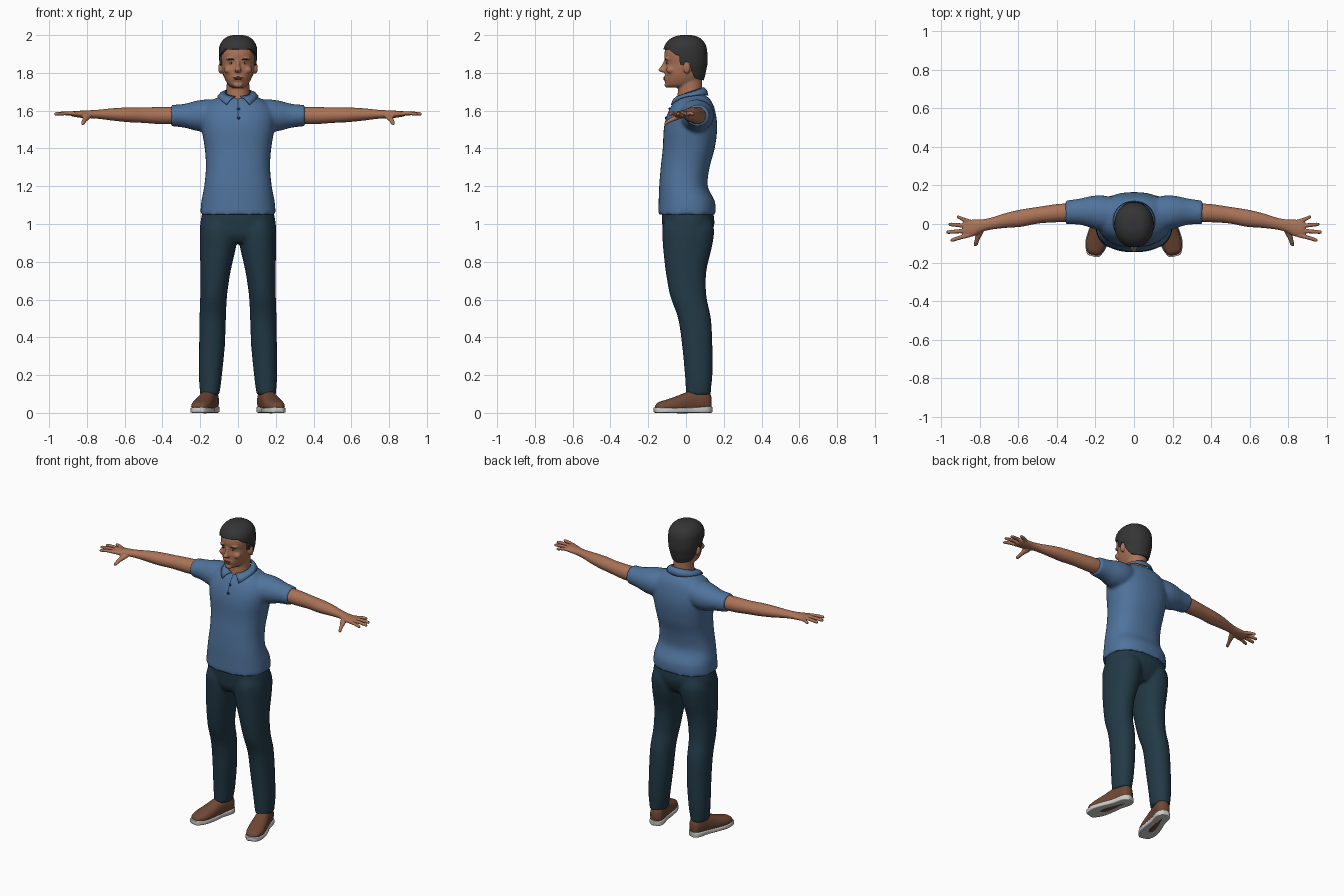
import bpy, bmesh, math
from mathutils import Matrix, Vector

if "Cube" in bpy.data.objects:
    bpy.data.objects.remove(bpy.data.objects["Cube"])


def material(name, rgb):
    m = bpy.data.materials.new(name)
    m.use_nodes = True
    m.diffuse_color = (*rgb, 1)
    bsdf = next(n for n in m.node_tree.nodes if n.type == 'BSDF_PRINCIPLED')
    bsdf.inputs["Base Color"].default_value = (*rgb, 1)
    return m


SKIN = material("warm_skin", (.40, .17, .095))
SHIRT = material("blue_cloth", (.078, .17, .33))
TRIM = material("dark_blue_trim", (.02, .045, .10))
PANTS = material("navy_denim", (.016, .042, .062))
HAIR = material("charcoal_hair", (.035, .035, .037))
SHOE = material("brown_leather", (.16, .065, .035))
SOLE = material("pale_rubber", (.6, .6, .58))
LIP = material("lip_brown", (.27, .09, .055))
EYE = material("eye_white", (.5, .46, .42))


def smooth_rows(rows, steps):
    """Catmull-Rom interpolation of the section rows."""
    out = []
    for i in range(len(rows) - 1):
        quad = [rows[max(0, min(len(rows) - 1, i + k))] for k in (-1, 0, 1, 2)]
        for s in range(steps):
            t = s / steps
            out.append([.5 * (2*b + (c - a)*t + (2*a - 5*b + 4*c - d)*t*t
                              + (3*b - a - 3*c + d)*t**3) for a, b, c, d in zip(*quad)])
    return out + [list(rows[-1])]


def loft(bm, rows, axis=2, power=2.0, side=1, steps=4, n=28):
    """Closed skin over rows of (position, centre, centre, radius, radius)."""
    u, v = [k for k in range(3) if k != axis]
    rings = []
    for t, cu, cv, ru, rv in smooth_rows(rows, steps):
        ring = []
        for k in range(n):
            a = 2 * math.pi * k / n
            c, s = math.cos(a), math.sin(a)
            p = [0, 0, 0]
            p[axis] = t
            p[u] = cu + max(ru, .001) * math.copysign(abs(c) ** (2 / power), c)
            p[v] = cv + max(rv, .001) * math.copysign(abs(s) ** (2 / power), s)
            p[0] *= side
            ring.append(bm.verts.new(p))
        rings.append(ring)
    for a, b in zip(rings, rings[1:]):
        for k in range(n):
            bm.faces.new((a[k], a[(k+1) % n], b[(k+1) % n], b[k]))
    bm.faces.new(rings[0])
    bm.faces.new(rings[-1])


def ball(bm, centre, radii):
    mat = Matrix.Translation(centre) @ Matrix.Diagonal((*radii, 1))
    bmesh.ops.create_uvsphere(bm, u_segments=20, v_segments=12, radius=1, matrix=mat)


def body(rows):
    """Rows of (height, front, back, half width) as loft rows."""
    return [(z, 0, (f + b) / 2, w, (b - f) / 2) for z, f, b, w in rows]


def apply(ob, kind, **settings):
    bpy.context.view_layer.objects.active = ob
    mod = ob.modifiers.new(kind.lower(), kind)
    for key, value in settings.items():
        setattr(mod, key, value)
    bpy.ops.object.modifier_apply(modifier=mod.name)


def finish(bm, name, mat, voxel=0, relax=3, angle=50):
    """Turn the shells into an object, optionally fused into one soft skin."""
    bmesh.ops.recalc_face_normals(bm, faces=bm.faces)
    mesh = bpy.data.meshes.new(name)
    bm.to_mesh(mesh)
    bm.free()
    ob = bpy.data.objects.new(name, mesh)
    bpy.context.collection.objects.link(ob)
    bpy.ops.object.select_all(action='DESELECT')
    ob.select_set(True)
    bpy.context.view_layer.objects.active = ob
    if voxel:
        apply(ob, 'REMESH', mode='VOXEL', voxel_size=voxel)
        apply(ob, 'SMOOTH', factor=.5, iterations=relax)
    ob.data.materials.clear()
    ob.data.materials.append(mat)
    bpy.ops.object.shade_smooth_by_angle(angle=math.radians(angle))
    return ob


def front_y(ob, x, z):
    hit, loc, _, _ = ob.ray_cast((x, -1, z), (0, 1, 0))
    return loc.y if hit else -.1


# Head with neck, nose, brow and ears
skull = body([(1.722, -.09, .02, .03), (1.735, -.107, .07, .05), (1.76, -.111, .085, .066),
              (1.79, -.112, .094, .078), (1.82, -.112, .1, .084), (1.848, -.108, .106, .088),
              (1.89, -.115, .106, .092), (1.93, -.108, .1, .09), (1.965, -.085, .08, .072),
              (1.985, -.05, .05, .045), (1.992, -.02, .02, .015)])
bm = bmesh.new()
loft(bm, skull, power=2.15)
loft(bm, body([(1.6, -.06, .1, .08), (1.68, -.045, .088, .062), (1.8, -.04, .085, .06)]))
loft(bm, [(1.87, 0, -.104, .008, .01), (1.835, 0, -.114, .011, .018),
          (1.814, 0, -.122, .018, .025), (1.803, 0, -.115, .014, .015)])
ball(bm, (0, -.102, 1.77), (.032, .016, .02))
ball(bm, (0, -.1, 1.737), (.026, .014, .016))
for s in (1, -1):
    ball(bm, (s * .035, -.094, 1.875), (.028, .018, .009))
    ball(bm, (s * .05, -.082, 1.815), (.024, .022, .02))
    ball(bm, (s * .092, .004, 1.825), (.013, .019, .03))
head = finish(bm, "head", SKIN, .005, 3)

# Eyes, eyebrows and lips set on the face
for s, word in ((1, "left"), (-1, "right")):
    x = s * .035
    y = front_y(head, x, 1.852)
    for part, mat, z, dy, radii in (("eye", EYE, 1.852, .002, (.013, .005, .0055)),
                                    ("iris", HAIR, 1.852, -.001, (.005, .004, .005)),
                                    ("eyebrow", HAIR, 1.872, .002, (.02, .005, .004))):
        bm = bmesh.new()
        ball(bm, (x, front_y(head, x, z) + dy, z), radii)
        finish(bm, word + "_" + part, mat)
bm = bmesh.new()
for z, w in ((1.775, .026), (1.767, .022)):
    ball(bm, (0, front_y(head, 0, z) + .003, z), (w, .006, .005))
finish(bm, "lips", LIP)

# Short hair: swollen skull trimmed by a side outline
bm = bmesh.new()
loft(bm, [(z + .008 * (z > 1.9), cx, cy, rx + .009, ry + .008)
          for z, cx, cy, rx, ry in skull], power=2.15, n=48)
hair = finish(bm, "hair", HAIR)
outline = [(-.15, 1.925), (-.09, 1.925), (-.062, 1.9), (-.036, 1.89), (-.032, 1.845),
           (-.014, 1.84), (-.004, 1.858), (.02, 1.855), (.028, 1.81), (.05, 1.77),
           (.14, 1.75), (.14, 2.05), (-.15, 2.05)]
bm = bmesh.new()
face = bm.faces.new([bm.verts.new((-.2, y, z)) for y, z in outline])
extruded = bmesh.ops.extrude_face_region(bm, geom=[face])["geom"]
bmesh.ops.translate(bm, vec=(.4, 0, 0),
                    verts=[g for g in extruded if isinstance(g, bmesh.types.BMVert)])
trimmer = finish(bm, "hair_trimmer", HAIR)
trimmer.hide_render = True
apply(hair, 'BOOLEAN', operation='INTERSECT', object=trimmer, solver='EXACT')
bpy.data.objects.remove(trimmer)

# Polo shirt body with sleeves
bm = bmesh.new()
loft(bm, body([(1.05, -.147, .157, .2), (1.12, -.145, .153, .194), (1.2, -.142, .115, .179),
               (1.3, -.134, .125, .17), (1.4, -.123, .152, .176), (1.5, -.118, .165, .192),
               (1.57, -.103, .16, .195), (1.63, -.075, .145, .168), (1.67, -.04, .118, .108),
               (1.69, -.02, .08, .06)]), power=2.35, n=40)
for s in (1, -1):
    loft(bm, [(.07, .05, 1.58, .08, .08), (.16, .056, 1.574, .092, .086),
              (.22, .062, 1.573, .083, .08), (.28, .064, 1.573, .068, .064),
              (.355, .06, 1.574, .061, .056)], axis=0, side=s)
shirt = finish(bm, "shirt", SHIRT, .01, 4)

# Folded collar resting on the shirt
bm = bmesh.new()
strips, count = [], 40
for i in range(count + 1):
    t = 2 * i / count - 1
    a = math.pi + t * (math.pi - .2)
    b = math.pi + t * (math.pi - .62)
    top = Vector((.068 * math.sin(a), .022 - .07 * math.cos(a), 1.698 - .024 * math.cos(a)))
    drop = .032 + .035 * max(0, math.cos(b)) ** 2
    low = Vector((.098 * math.sin(b), .022 - .1 * math.cos(b), top.z - drop))
    _, loc, normal, _ = shirt.closest_point_on_mesh(low)
    low = loc + normal * .007
    mid = (top + low) / 2 + Vector((.005 * math.sin(b), -.005 * math.cos(b), .006))
    strips.append([bm.verts.new(p) for p in (top, mid, low)])
for p, q in zip(strips, strips[1:]):
    for k in range(2):
        bm.faces.new((p[k], q[k], q[k + 1], p[k + 1]))
collar = finish(bm, "collar", SHIRT)
apply(collar, 'SOLIDIFY', thickness=.006, offset=0)

# Button placket line and buttons
bm = bmesh.new()
pairs = []
for i in range(11):
    z = 1.56 + .01 * i
    pairs.append([bm.verts.new((x, front_y(shirt, x, z) - .003, z)) for x in (-.003, .003)])
for p, q in zip(pairs, pairs[1:]):
    bm.faces.new((p[0], p[1], q[1], q[0]))
finish(bm, "placket_seam", TRIM)
bm = bmesh.new()
for z in (1.562, 1.61):
    ball(bm, (.003, front_y(shirt, 0, z) - .002, z), (.008, .004, .008))
finish(bm, "buttons", TRIM)

# Trousers
bm = bmesh.new()
loft(bm, body([(.9, -.09, .1, .17), (.94, -.118, .13, .198), (1.0, -.126, .15, .2),
               (1.06, -.128, .144, .189), (1.09, -.12, .135, .18)]), power=2.3, n=40)
for s in (1, -1):
    loft(bm, [(.095, .15, .065, .05, .066), (.14, .148, .066, .056, .068),
              (.2, .146, .067, .061, .073), (.35, .138, .06, .068, .08),
              (.5, .134, .045, .07, .087), (.62, .129, .012, .071, .096),
              (.75, .119, .0, .08, .108), (.88, .106, .008, .096, .13),
              (.97, .1, .012, .1, .137), (1.03, .096, .01, .085, .12)],
         power=2.15, side=s)
finish(bm, "trousers", PANTS, .01, 4)

for s, word in ((1, "left"), (-1, "right")):
    # Bare arm, palm, fingers and thumb
    bm = bmesh.new()
    loft(bm, [(.29, .06, 1.575, .05, .045), (.4, .056, 1.574, .047, .046),
              (.5, .045, 1.576, .043, .041), (.58, .031, 1.578, .045, .039),
              (.66, .019, 1.58, .039, .033), (.74, .002, 1.581, .031, .024),
              (.79, -.009, 1.581, .033, .021), (.83, -.02, 1.581, .043, .019),
              (.87, -.023, 1.583, .045, .015), (.885, -.022, 1.583, .038, .01)],
         axis=0, side=s)
    for y0, y1, tip in ((-.057, -.083, .95), (-.034, -.042, .972),
                        (-.01, -.002, .96), (.012, .036, .918)):
        loft(bm, [(.85, y0, 1.583, .012, .011), ((.85 + tip) / 2, (y0 + y1) / 2, 1.586, .011, .0105),
                  (tip - .008, y1, 1.583, .0095, .009), (tip, y1, 1.582, .005, .005)],
             axis=0, side=s, n=12)
    loft(bm, [(-.115, .822, 1.53, .005, .005), (-.107, .82, 1.534, .011, .01),
              (-.08, .812, 1.55, .013, .012), (-.045, .8, 1.566, .02, .015),
              (-.015, .79, 1.576, .02, .013)], axis=1, side=s, n=14)
    finish(bm, word + "_arm", SKIN, .0045, 2)

    # Shoe upper with ankle, and sole
    bm = bmesh.new()
    loft(bm, [(-.238, 0, .03, .018, .01), (-.222, 0, .034, .038, .022), (-.18, 0, .036, .052, .034),
              (-.12, 0, .044, .052, .046), (-.07, 0, .054, .047, .056), (-.03, 0, .062, .044, .063),
              (.02, 0, .064, .043, .064), (.05, 0, .06, .036, .055), (.064, 0, .055, .016, .035)],
         axis=1, power=2.3)
    upper = finish(bm, word + "_shoe", SHOE)
    bm = bmesh.new()
    loft(bm, [(-.246, 0, .018, .016, .01), (-.235, 0, .015, .036, .015), (-.18, 0, .014, .057, .014),
              (-.11, 0, .014, .055, .014), (-.04, 0, .015, .045, .015), (.03, 0, .017, .046, .017),
              (.06, 0, .017, .03, .017), (.068, 0, .017, .014, .015)],
         axis=1, power=6, n=40)
    sole = finish(bm, word + "_sole", SOLE)
    for ob in (upper, sole):
        ob.location = (s * .15, .07, 0)
        ob.rotation_euler.z = s * math.radians(15)
